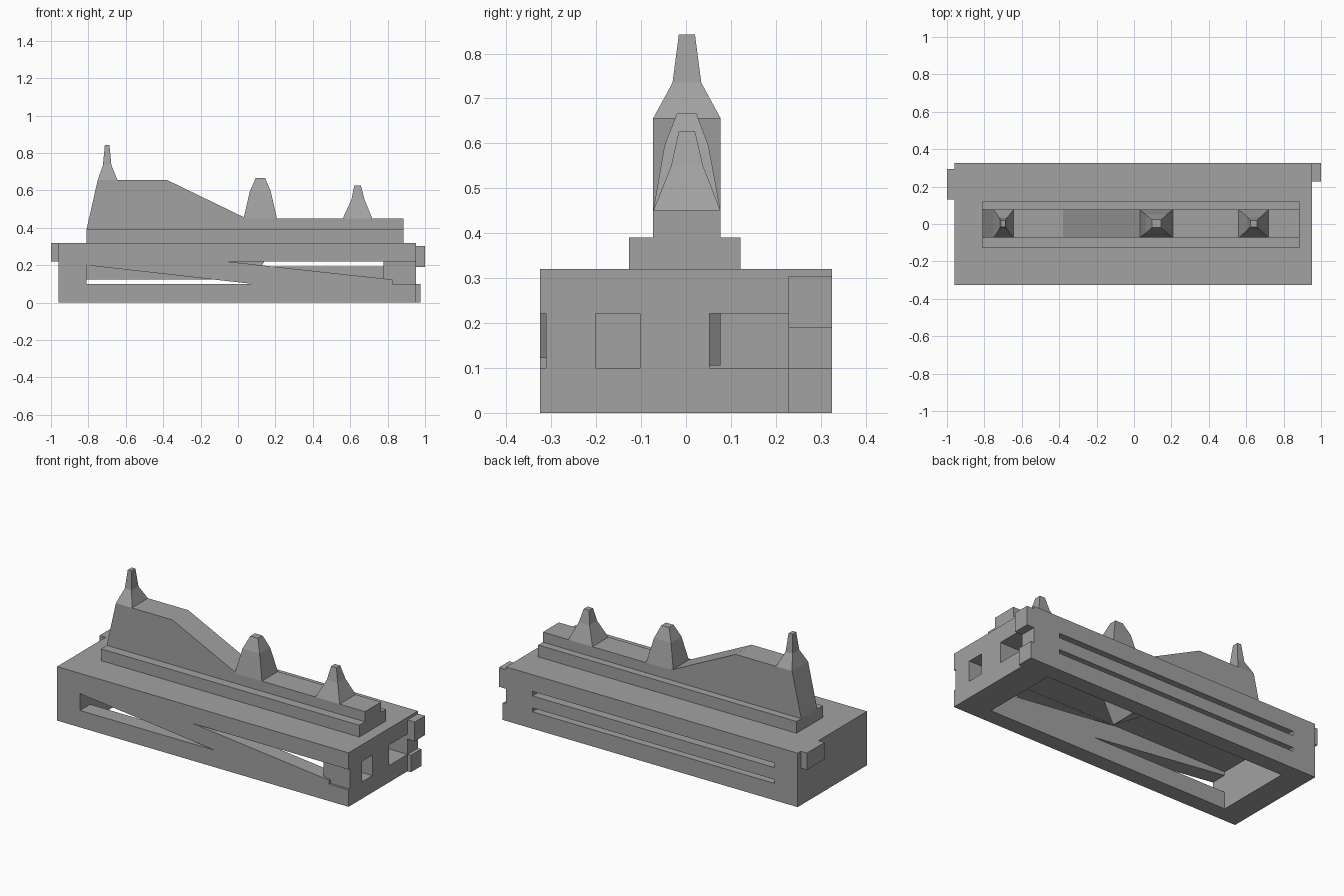
import bpy, bmesh

if "Cube" in bpy.data.objects:
    bpy.data.objects.remove(bpy.data.objects["Cube"])

grey = bpy.data.materials.new("mid grey")
grey.diffuse_color = (0.36, 0.36, 0.36, 1)
grey.use_nodes = True
grey.node_tree.nodes["Principled BSDF"].inputs["Base Color"].default_value = grey.diffuse_color


def make(name, rings):
    """Closed solid from equal-length point rings, capped at both ends."""
    bm = bmesh.new()
    loops = [[bm.verts.new(p) for p in ring] for ring in rings]
    bm.faces.new(loops[0])
    bm.faces.new(loops[-1])
    n = len(loops[0])
    for a, b in zip(loops, loops[1:]):
        for i in range(n):
            j = (i + 1) % n
            bm.faces.new((a[i], a[j], b[j], b[i]))
    bmesh.ops.recalc_face_normals(bm, faces=bm.faces)
    me = bpy.data.meshes.new(name)
    bm.to_mesh(me)
    bm.free()
    me.materials.append(grey)
    ob = bpy.data.objects.new(name, me)
    bpy.context.collection.objects.link(ob)
    return ob


def prism(name, profile, y0, y1):
    return make(name, [[(x, y, z) for x, z in profile] for y in (y0, y1)])


def box(name, x0, x1, y0, y1, z0, z1):
    return prism(name, [(x0, z0), (x1, z0), (x1, z1), (x0, z1)], y0, y1)


def spire(name, levels):
    """Four-sided tapering spike; each level is x0, x1, y0, y1, z."""
    return make(name, [[(a, c, z), (b, c, z), (b, d, z), (a, d, z)]
                       for a, b, c, d, z in levels])


# hollow base, open underneath
body = box("hollow_base", -0.96, 0.953, -0.325, 0.325, 0, 0.32)
cutters = [
    box("cut_cavity", -0.81, 0.78, -0.23, 0.23, -0.1, 0.222),
    # tapered front windows
    prism("cut_front_left", [(-0.809, 0.1), (0.08, 0.1), (-0.809, 0.2)], -0.4, -0.2),
    prism("cut_front_right", [(-0.07, 0.221), (0.779, 0.1285), (0.779, 0.221)], -0.4, -0.2),
    # shallow recess running out to the right corner
    prism("cut_corner_recess", [(0.77, 0.1295), (0.825, 0.1235), (0.825, 0.1),
                                (1.0, 0.1), (1.0, 0.221), (0.77, 0.221)], -0.4, -0.312),
    # back slots
    box("cut_slot_low", -0.809, 0.779, 0.2, 0.4, 0.1, 0.123),
    box("cut_slot_high", -0.809, 0.779, 0.2, 0.4, 0.194, 0.221),
    # right end holes
    box("cut_end_small", 0.7, 1.1, -0.2, -0.102, 0.1, 0.221),
    box("cut_end_large", 0.7, 1.1, 0.052, 0.228, 0.1, 0.221),
]
bpy.context.view_layer.objects.active = body
for c in cutters:
    c.hide_render = True
    m = body.modifiers.new("cut", "BOOLEAN")
    m.operation = "DIFFERENCE"
    m.solver = "EXACT"
    m.object = c
    bpy.ops.object.modifier_apply(modifier=m.name)
for c in cutters:
    bpy.data.objects.remove(c, do_unlink=True)

# wedge hanging inside the cavity
prism("inner_wedge", [(-0.12, 0.23), (0.145, 0.23), (0.08, 0.105)], -0.073, 0.077)

# end catches
box("left_catch", -1.0, -0.955, 0.13, 0.295, 0.22, 0.32)
box("right_catch_upper", 0.95, 1.0, 0.228, 0.325, 0.19, 0.304)
box("right_catch_lower", 0.95, 0.975, 0.228, 0.325, 0, 0.1)

# plinth and stepped ridge
box("plinth", -0.81, 0.885, -0.127, 0.121, 0.32, 0.39)
prism("ridge", [(-0.81, 0.39), (0.885, 0.39), (0.885, 0.45), (0.045, 0.45),
                (-0.38, 0.656), (-0.75, 0.656)], -0.073, 0.077)

# three spires
spire("left_spire", [(-0.75, -0.645, -0.073, 0.077, 0.656),
                     (-0.722, -0.677, -0.03, 0.034, 0.735),
                     (-0.712, -0.687, -0.016, 0.02, 0.842)])
spire("middle_spire", [(0.03, 0.208, -0.073, 0.077, 0.45),
                       (0.063, 0.175, -0.048, 0.05, 0.595),
                       (0.095, 0.145, -0.02, 0.023, 0.667)])
spire("right_spire", [(0.56, 0.718, -0.073, 0.077, 0.45),
                      (0.606, 0.677, -0.033, 0.038, 0.55),
                      (0.622, 0.657, -0.016, 0.02, 0.627)])
